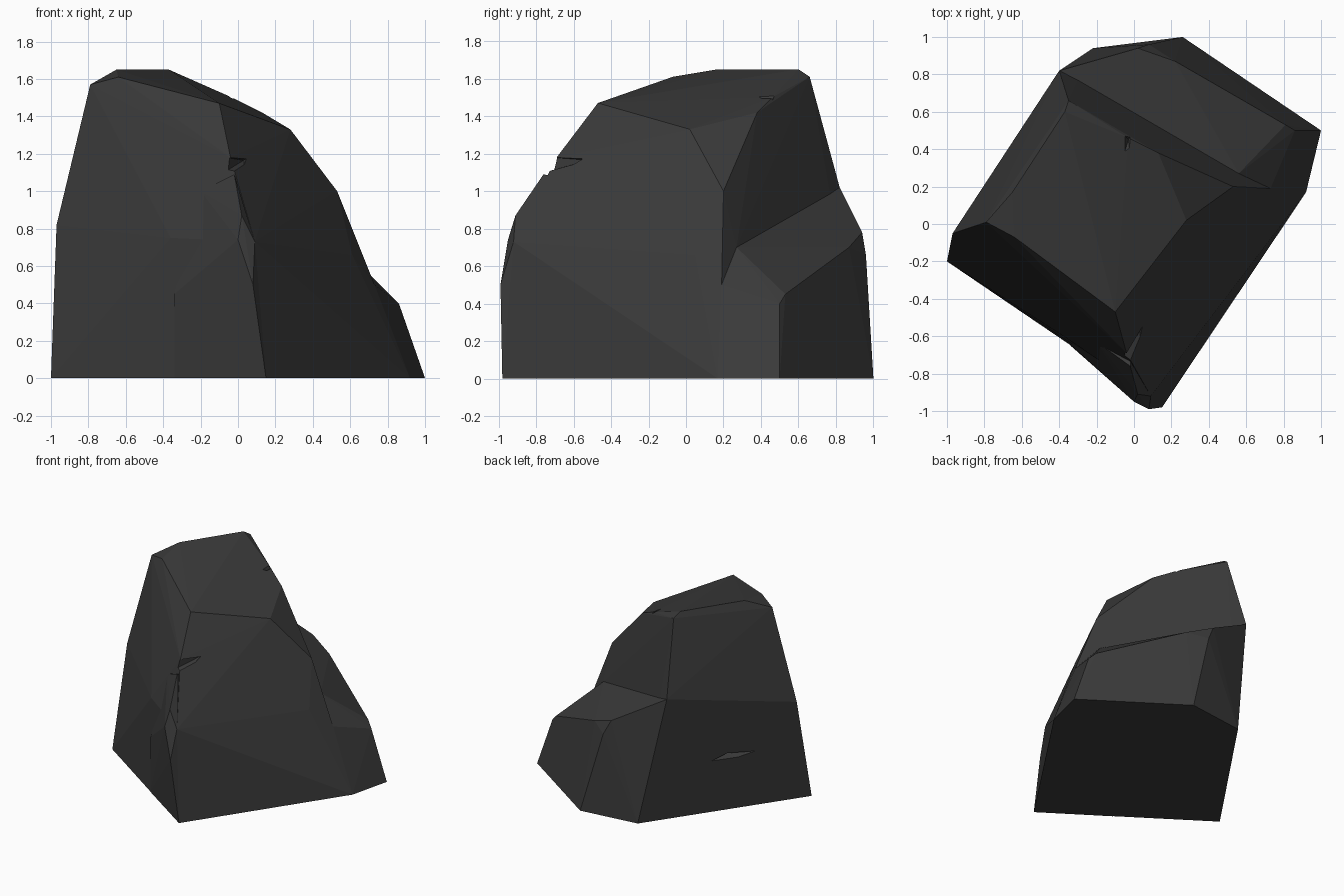
import bpy, bmesh

if "Cube" in bpy.data.objects:
    bpy.data.objects.remove(bpy.data.objects["Cube"])

stone = bpy.data.materials.new("dark_grey_stone")
stone.diffuse_color = (0.042, 0.042, 0.042, 1)
stone.use_nodes = True
stone.node_tree.nodes["Principled BSDF"].inputs["Base Color"].default_value = stone.diffuse_color


def hull(name, points):
    """Flat-faced convex chunk of rock around the given corners."""
    bm = bmesh.new()
    for p in points:
        bm.verts.new(p)
    res = bmesh.ops.convex_hull(bm, input=bm.verts[:])
    loose = {e for e in res["geom_interior"] + res["geom_unused"]
             if isinstance(e, bmesh.types.BMVert)}
    bmesh.ops.delete(bm, geom=list(loose), context='VERTS')
    bmesh.ops.recalc_face_normals(bm, faces=bm.faces[:])
    me = bpy.data.meshes.new(name)
    bm.to_mesh(me)
    bm.free()
    me.materials.append(stone)
    ob = bpy.data.objects.new(name, me)
    bpy.context.collection.objects.link(ob)
    return ob


# Main tall block
rock = hull("rock", [
    (-1, -.2, 0), (.15, -.98, 0), (.92, .17, 0), (-.22, .94, 0),
    (-.97, -.05, .82), (-.4, .82, 1.02), (-.36, -.61, .75), (.09, -.92, .73),
    (.61, .05, .66), (.73, .19, .5), (.6, .2, .8), (.56, .27, .7),
    (-.04, -.69, 1.18), (.53, .2, 1.0), (-.1, -.47, 1.47), (.28, .02, 1.33),
    (.13, .38, 1.42), (-.03, .46, 1.5), (-.79, .01, 1.57), (-.64, -.07, 1.61),
    (-.35, .66, 1.61), (-.65, .17, 1.65), (-.37, .6, 1.65)])

# Low shelf at the back right
shelf = hull("shelf", [
    (-.22, .94, 0), (.26, 1, 0), (1, .5, 0), (.92, .17, 0), (0, 0, 0),
    (-.4, .82, 1.02), (.56, .27, .7), (.02, .94, .78), (.22, .87, .7),
    (.08, .96, .66), (.81, .53, .45), (.86, .5, .4), (.73, .19, .5),
    (0, .3, .8)])

# Bulging buttress on the front corner
buttress = hull("buttress", [
    (-.34, -.65, 0), (.15, -.98, 0), (0, -.4, 0), (-.34, -.645, .45),
    (.08, -.99, .5), (0, -.95, .74), (.09, -.92, .73), (.02, -.91, .87),
    (-.02, -.76, 1.09), (-.2, -.63, 1.0), (0, -.4, 1.0)])

# Small chips cut out of the surface
chips = [
    hull("side_chip", [(-.56, .55, .42), (-.79, .26, .40), (-.77, .2, .46),
                       (-.69, .42, .5), (-.6, .36, .46)]),
    hull("front_chip", [(-.06, -.72, 1.18), (-.06, -.72, 1.11), (.04, -.75, 1.10),
                        (.08, -.62, 1.19), (.03, -.52, 1.165)]),
    hull("crest_chip", [(-.07, .5, 1.56), (0, .5, 1.53), (-.03, .45, 1.47),
                        (-.07, .32, 1.54), (-.02, .36, 1.52)]),
]

# Merge the chunks and cut the chips
for other in [shelf, buttress] + chips:
    mod = rock.modifiers.new(other.name, 'BOOLEAN')
    mod.operation = 'DIFFERENCE' if other in chips else 'UNION'
    mod.solver = 'EXACT'
    mod.object = other
    other.hide_render = True

# Bake the result and drop the helpers
deps = bpy.context.evaluated_depsgraph_get()
baked = bpy.data.meshes.new_from_object(rock.evaluated_get(deps))
rock.modifiers.clear()
rock.data = baked
for other in [shelf, buttress] + chips:
    bpy.data.objects.remove(other)
rock.data.materials.clear()
rock.data.materials.append(stone)
for poly in rock.data.polygons:
    poly.material_index = 0
    poly.use_smooth = False
